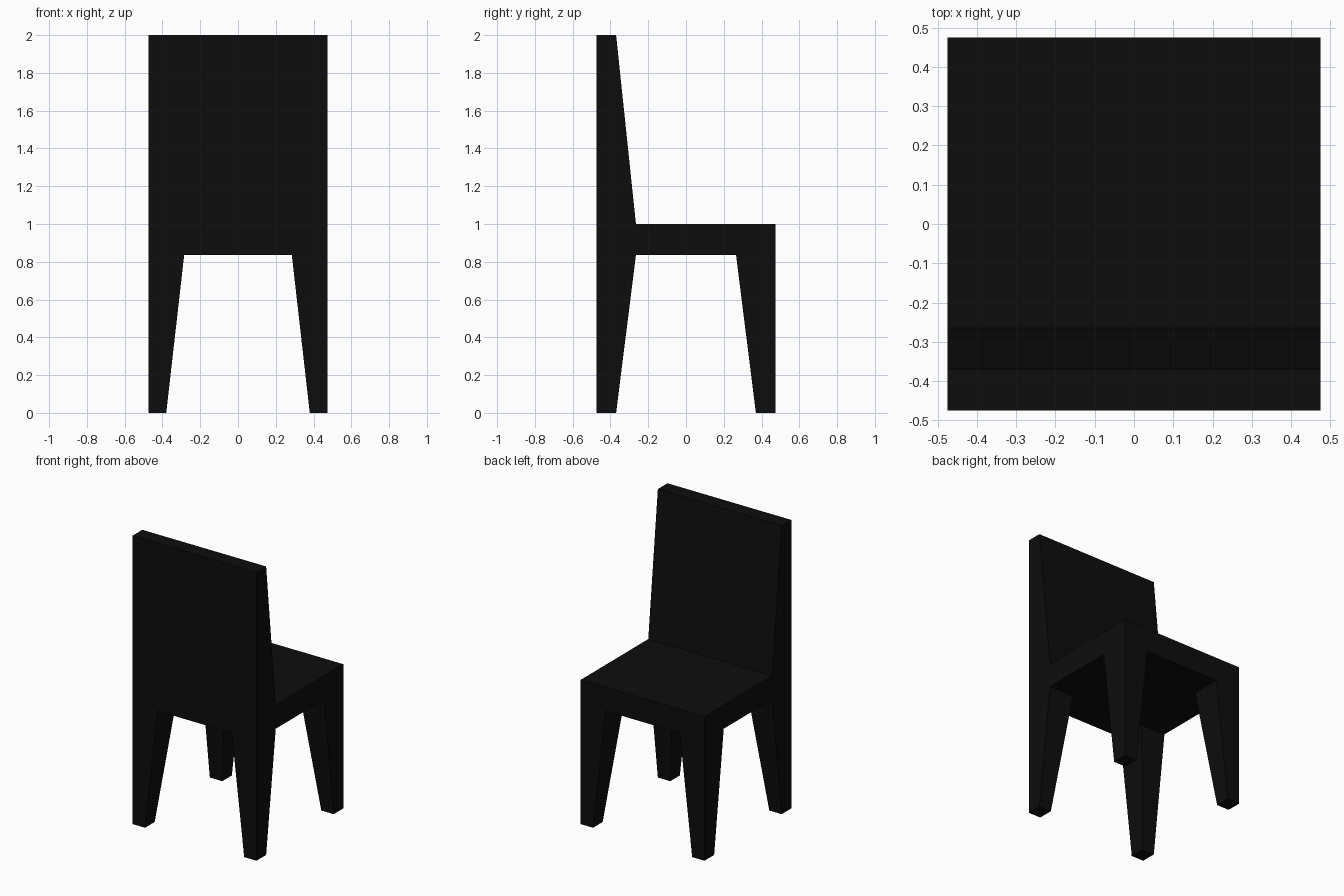
import bpy, bmesh

if "Cube" in bpy.data.objects:
    bpy.data.objects.remove(bpy.data.objects["Cube"])

HALF = 0.475               # half width and half depth
SEAT_LOW, SEAT_TOP, TOP = 0.835, 1.0, 2.0

black = bpy.data.materials.new("black_paint")
black.diffuse_color = (0.004, 0.004, 0.004, 1)
black.use_nodes = True
black.node_tree.nodes["Principled BSDF"].inputs["Base Color"].default_value = black.diffuse_color


def tapered_block(name, low, high, z0, z1):
    """Join two rectangles (x0, x1, y0, y1) at heights z0 and z1."""
    bm = bmesh.new()
    rings = []
    for (x0, x1, y0, y1), z in ((low, z0), (high, z1)):
        rings.append([bm.verts.new((x, y, z))
                      for x, y in ((x0, y0), (x1, y0), (x1, y1), (x0, y1))])
    a, b = rings
    bm.faces.new(a)
    bm.faces.new(b)
    for i in range(4):
        j = (i + 1) % 4
        bm.faces.new((a[i], a[j], b[j], b[i]))
    bmesh.ops.recalc_face_normals(bm, faces=bm.faces)
    mesh = bpy.data.meshes.new(name)
    bm.to_mesh(mesh)
    bm.free()
    mesh.materials.append(black)
    obj = bpy.data.objects.new(name, mesh)
    bpy.context.collection.objects.link(obj)
    return obj


# Seat slab
full = (-HALF, HALF, -HALF, HALF)
tapered_block("seat", full, full, SEAT_LOW, SEAT_TOP)

# Backrest, upright outside and sloping inside
tapered_block("backrest", (-HALF, HALF, -HALF, -0.265),
              (-HALF, HALF, -HALF, -0.37), SEAT_TOP, TOP)

# Legs, vertical on the outer faces and tapered on the inner ones
for sx, side in ((-1, "left"), (1, "right")):
    for sy, end in ((-1, "backrest_side"), (1, "open_side")):
        def corner(x_in, y_in):
            return (*sorted((sx * HALF, sx * x_in)), *sorted((sy * HALF, sy * y_in)))
        tapered_block(f"{side}_leg_{end}", corner(0.38, 0.37),
                      corner(0.285, 0.265), 0, SEAT_LOW)
